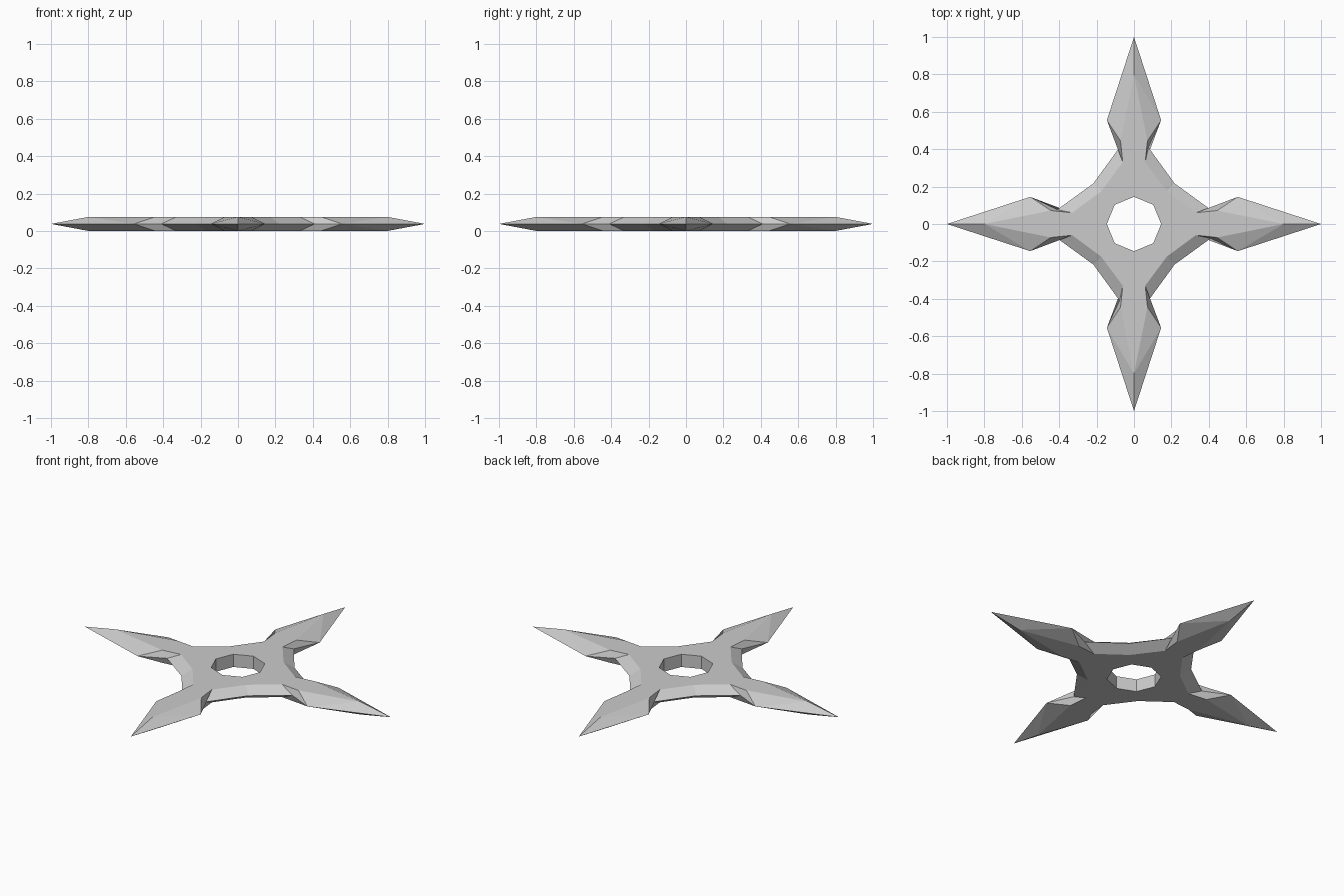
import bpy, bmesh, math

if "Cube" in bpy.data.objects:
    bpy.data.objects.remove(bpy.data.objects["Cube"])

H = 0.075   # full thickness
# half-arm outlines running from the tip to the elbow (along, across)
MID = [(1.0, 0.0), (0.555, 0.145), (0.41, 0.077), (0.217, 0.217)]
TOP = [(0.8, 0.0), (0.445, 0.072), (0.33, 0.06), (0.175, 0.175)]
HOLE = [(0.145, 0.0), (0.103, 0.103)]


def quarter(half):
    """Mirror a half-arm outline across the diagonal: x arm to y arm."""
    return half + [(y, x) for x, y in reversed(half[:-1])]


bm = bmesh.new()


def ring(half, z, k):
    a = k * math.pi / 2
    c, s = math.cos(a), math.sin(a)
    return [bm.verts.new((x * c - y * s, x * s + y * c, z)) for x, y in quarter(half)]


for k in range(4):
    mid = ring(MID, H / 2, k)
    holes = []
    for z, up in ((H, True), (0.0, False)):
        flat, hole = ring(TOP, z, k), ring(HOLE, z, k)
        holes.append(hole)
        faces = [flat + hole[::-1]]                     # flat cap around the hole
        for i in range(6):                              # bevelled cutting edges
            a, b, c, d = mid[i], mid[i + 1], flat[i + 1], flat[i]
            if i == 0:
                faces += [[a, b, d], [b, c, d]]
            elif i == 5:
                faces += [[a, b, c], [a, c, d]]
            else:
                faces.append([a, b, c, d])
        for f in faces:
            bm.faces.new(f if up else f[::-1])
    # hole wall
    t, b = holes
    for i in range(2):
        bm.faces.new([t[i], t[i + 1], b[i + 1], b[i]])

bmesh.ops.remove_doubles(bm, verts=bm.verts, dist=0.0005)
bmesh.ops.recalc_face_normals(bm, faces=bm.faces)
mesh = bpy.data.meshes.new("throwing_star")
bm.to_mesh(mesh)
bm.free()
star = bpy.data.objects.new("throwing_star", mesh)
bpy.context.collection.objects.link(star)
